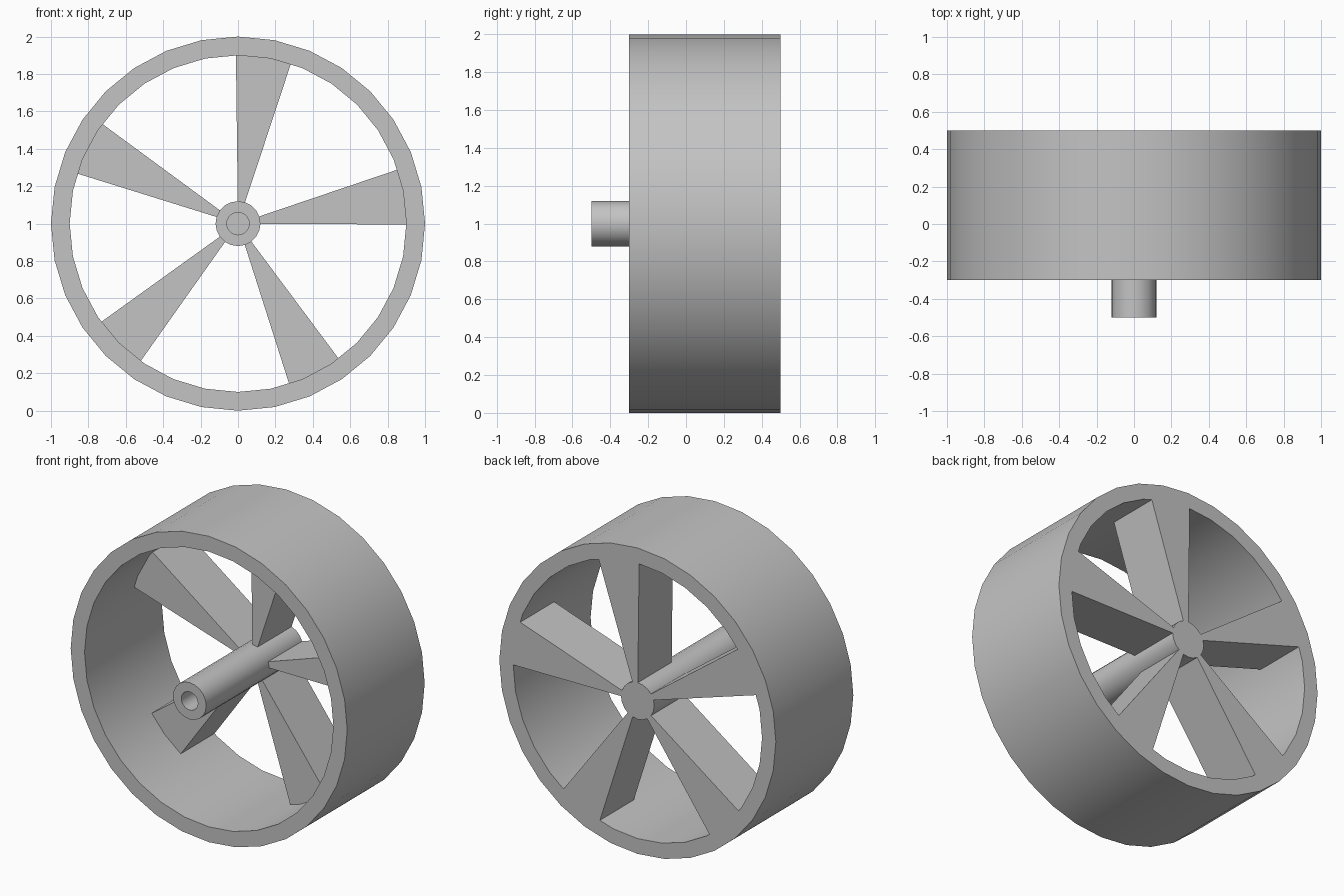
import bpy, bmesh
from math import sin, cos, pi, radians

cube = bpy.data.objects.get("Cube")
if cube:
    bpy.data.objects.remove(cube, do_unlink=True)

CENTRE_Z = 1.0
BACK = 0.5

grey = bpy.data.materials.new("plain_grey")
grey.use_nodes = True
grey.diffuse_color = (0.55, 0.55, 0.55, 1)
grey.node_tree.nodes["Principled BSDF"].inputs["Base Color"].default_value = grey.diffuse_color


def point(radius, angle, y):
    return (radius * cos(angle), y, CENTRE_Z + radius * sin(angle))


def finish(bm, name, smooth=True):
    bmesh.ops.recalc_face_normals(bm, faces=bm.faces)
    mesh = bpy.data.meshes.new(name)
    bm.to_mesh(mesh)
    bm.free()
    mesh.materials.append(grey)
    obj = bpy.data.objects.new(name, mesh)
    bpy.context.collection.objects.link(obj)
    if smooth:
        bpy.ops.object.select_all(action="DESELECT")
        obj.select_set(True)
        bpy.context.view_layer.objects.active = obj
        bpy.ops.object.shade_smooth_by_angle(angle=radians(35))
    return obj


def lathe(name, profile, segments, closed):
    """Spin (radius, y) points around the axle; open profiles get end caps."""
    bm = bmesh.new()
    rings = [[bm.verts.new(point(r, 2 * pi * i / segments, y)) for i in range(segments)]
             for r, y in profile]
    pairs = list(zip(rings, rings[1:]))
    if closed:
        pairs.append((rings[-1], rings[0]))
    else:
        bm.faces.new(rings[0])
        bm.faces.new(rings[-1])
    for a, b in pairs:
        for i in range(segments):
            j = (i + 1) % segments
            bm.faces.new((a[i], a[j], b[j], b[i]))
    return finish(bm, name)


def spoke(name, start, sweep=radians(19), front=0.15, inner=0.115, outer=0.902, steps=4):
    """Wedge between two radial lines, with a curved outer end."""
    bm = bmesh.new()
    angles = [start + sweep * i / steps for i in range(steps + 1)]
    outline = [(inner, angles[-1]), (inner, angles[0])] + [(outer, a) for a in angles]
    face = bm.faces.new([bm.verts.new(point(r, a, front)) for r, a in outline])
    out = bmesh.ops.extrude_face_region(bm, geom=[face], use_keep_orig=True)
    moved = [v for v in out["geom"] if isinstance(v, bmesh.types.BMVert)]
    bmesh.ops.translate(bm, verts=moved, vec=(0, BACK - front, 0))
    return finish(bm, name)


# Rim band
lathe("rim", [(1.0, -0.3), (1.0, BACK), (0.9, BACK), (0.9, -0.3)], 32, True)

# Axle tube with a blind bore at the front
lathe("axle", [(0.12, BACK), (0.12, -0.5), (0.06, -0.5), (0.06, 0.3)], 20, False)

# Five wedge spokes
for n in range(5):
    spoke(f"spoke_{n + 1}", radians(72 * n - 0.3))
